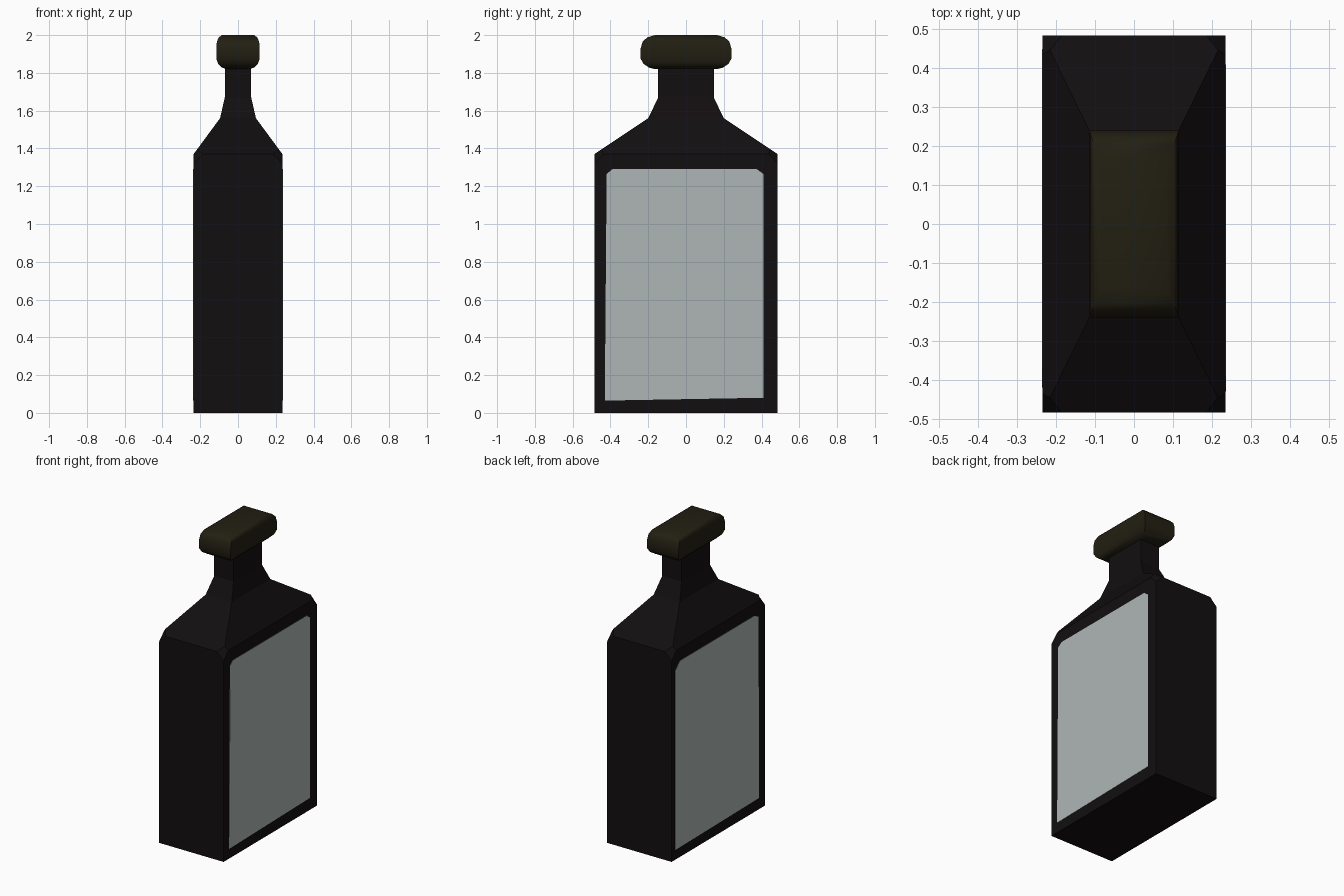
import bpy, bmesh, math

if "Cube" in bpy.data.objects:
    bpy.data.objects.remove(bpy.data.objects["Cube"])


def material(name, rgb):
    m = bpy.data.materials.new(name)
    m.diffuse_color = (*rgb, 1)
    m.use_nodes = True
    m.node_tree.nodes["Principled BSDF"].inputs["Base Color"].default_value = m.diffuse_color
    return m


def finish(bm, name, mat):
    bmesh.ops.recalc_face_normals(bm, faces=bm.faces[:])
    me = bpy.data.meshes.new(name)
    bm.to_mesh(me)
    bm.free()
    ob = bpy.data.objects.new(name, me)
    bpy.context.collection.objects.link(ob)
    me.materials.append(mat)
    return ob


def loft(sections):
    """Stack of rectangles given as (z, half width x, half depth y)."""
    bm = bmesh.new()
    rings = [[bm.verts.new((sx * hx, sy * hy, z))
              for sx, sy in ((1, 1), (-1, 1), (-1, -1), (1, -1))]
             for z, hx, hy in sections]
    for a, b in zip(rings, rings[1:]):
        for i in range(4):
            j = (i + 1) % 4
            bm.faces.new((a[i], a[j], b[j], b[i]))
    bm.faces.new(rings[0])
    bm.faces.new(rings[-1])
    return bm


dark = material("dark_glass", (0.006, 0.0045, 0.005))
olive = material("olive_cap", (0.016, 0.0137, 0.006))
pale = material("pale_label", (0.42, 0.47, 0.46))

# Bottle: straight body, sloping shoulder, neck
bm = loft([(0, .235, .485), (1.37, .235, .485), (1.56, .095, .2),
           (1.67, .07, .147), (1.84, .07, .147)])
# clipped shoulder corners
corners = [v for v in bm.verts if abs(v.co.z - 1.37) < 1e-4]
bmesh.ops.bevel(bm, geom=corners, offset=.05, segments=1,
                profile=.5, affect='VERTICES')
# rounded bottom edges, larger at the back
for side, radius in ((-1, .035), (1, .07)):
    edges = [e for e in bm.edges
             if all(v.co.z < 1e-4 and abs(v.co.y - side * .485) < 1e-4
                    for v in e.verts)]
    bmesh.ops.bevel(bm, geom=edges, offset=radius, segments=3,
                    profile=.5, affect='EDGES')
finish(bm, "bottle", dark)

# Stopper cap with rounded rims
cap = finish(loft([(1.82, .06, .165), (1.828, .085, .195), (1.848, .105, .225),
                   (1.875, .115, .24), (1.93, .115, .24), (1.965, .112, .23),
                   (1.988, .102, .205), (2.0, .085, .165)]), "cap", olive)
bpy.context.view_layer.objects.active = cap
cap.select_set(True)
bpy.ops.object.shade_smooth_by_angle(angle=math.radians(40))

# Labels: thin hand-cut plates on both broad sides
outlines = {
    1: [(-.43, .065), (.41, .08), (.41, 1.265), (.375, 1.29),
        (-.39, 1.29), (-.42, 1.265)],
    -1: [(-.42, .075), (.45, .065), (.45, 1.24), (.40, 1.29),
         (-.37, 1.29), (-.415, 1.27)],
}
for side, pts in outlines.items():
    bm = bmesh.new()
    face = bm.faces.new([bm.verts.new((side * .232, y, z)) for y, z in pts])
    ext = bmesh.ops.extrude_face_region(bm, geom=[face])
    top = [g for g in ext["geom"] if isinstance(g, bmesh.types.BMVert)]
    bmesh.ops.translate(bm, verts=top, vec=(side * .005, 0, 0))
    finish(bm, "label_right" if side > 0 else "label_left", pale)
